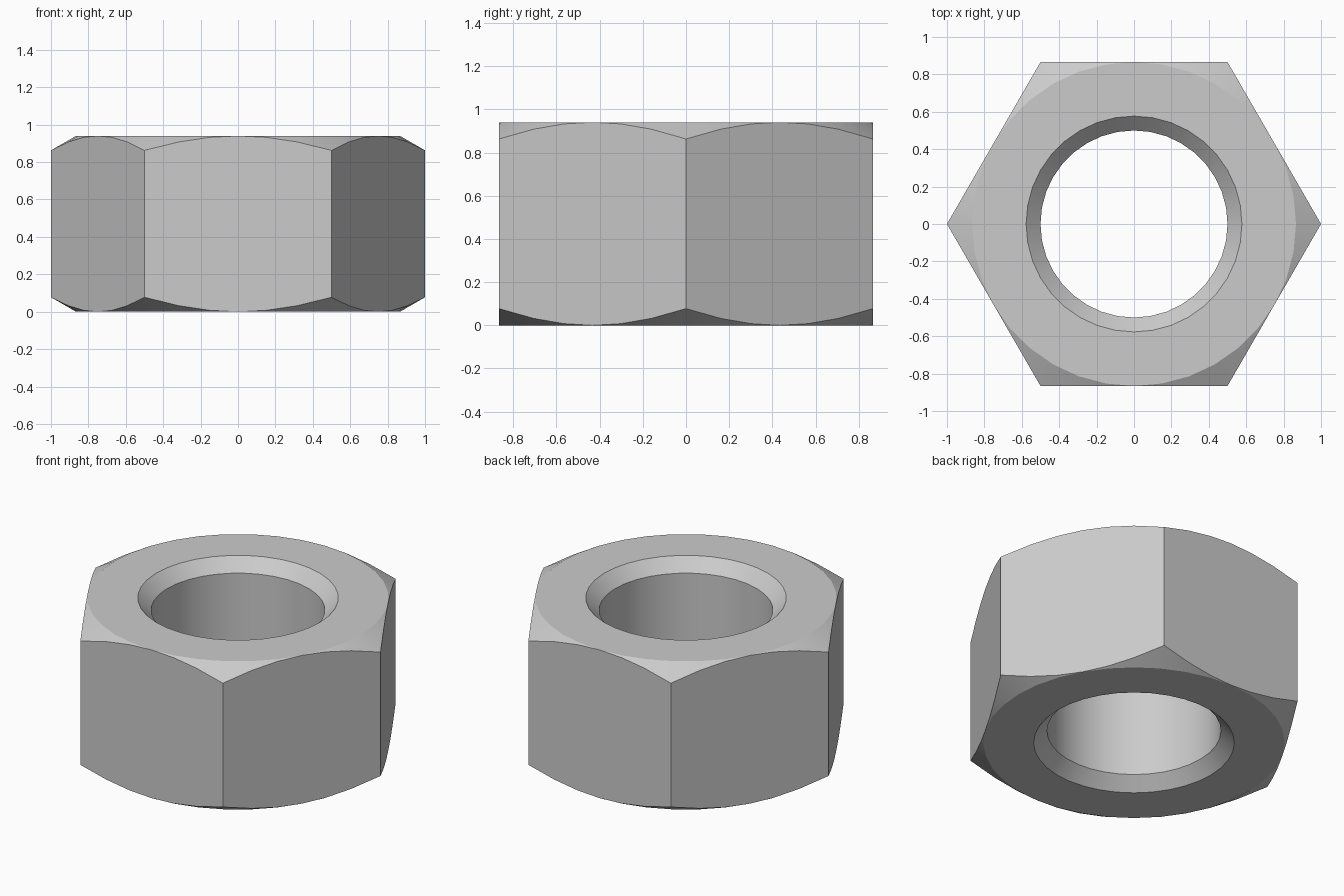
import bpy, bmesh
from math import pi, sin, cos, tan, radians

cube = bpy.data.objects.get("Cube")
if cube:
    bpy.data.objects.remove(cube)

HEIGHT = 0.94
FLAT = cos(pi / 6)        # distance from the axis to a flat
BORE, SINK = 0.5, 0.577   # bore radius, countersink radius
SIDES = 36

steel = bpy.data.materials.new("grey steel")
steel.use_nodes = True
grey = (0.6, 0.6, 0.6, 1)
steel.diffuse_color = grey
steel.node_tree.nodes["Principled BSDF"].inputs["Base Color"].default_value = grey


def column(angle):
    """Closed cross-section of the nut at one angle, as (radius, height)."""
    hexagon = FLAT / cos(angle % (pi / 3) - pi / 6)
    drop = (hexagon - FLAT) * tan(radians(30))
    depth = SINK - BORE
    upper = [(BORE, HEIGHT - depth), (SINK, HEIGHT), (FLAT, HEIGHT), (hexagon, HEIGHT - drop)]
    lower = [(r, HEIGHT - z) for r, z in reversed(upper)]
    return upper + lower


# Sweep the cross-section around the axis
bm = bmesh.new()
columns = []
for i in range(SIDES):
    a = 2 * pi * i / SIDES
    columns.append([bm.verts.new((r * cos(a), r * sin(a), z)) for r, z in column(a)])
for i, here in enumerate(columns):
    there = columns[(i + 1) % SIDES]
    for j in range(len(here)):
        k = (j + 1) % len(here)
        bm.faces.new((here[j], here[k], there[k], there[j]))

# Merge where the chamfer vanishes at the middle of each flat
bmesh.ops.remove_doubles(bm, verts=bm.verts[:], dist=0.0005)
bmesh.ops.recalc_face_normals(bm, faces=bm.faces[:])

mesh = bpy.data.meshes.new("hex_nut")
bm.to_mesh(mesh)
bm.free()
mesh.materials.append(steel)
nut = bpy.data.objects.new("hex_nut", mesh)
bpy.context.collection.objects.link(nut)

# Smooth the bore and chamfers, keep the machined edges sharp
bpy.ops.object.select_all(action='DESELECT')
nut.select_set(True)
bpy.context.view_layer.objects.active = nut
bpy.ops.object.shade_smooth_by_angle(angle=radians(22))
